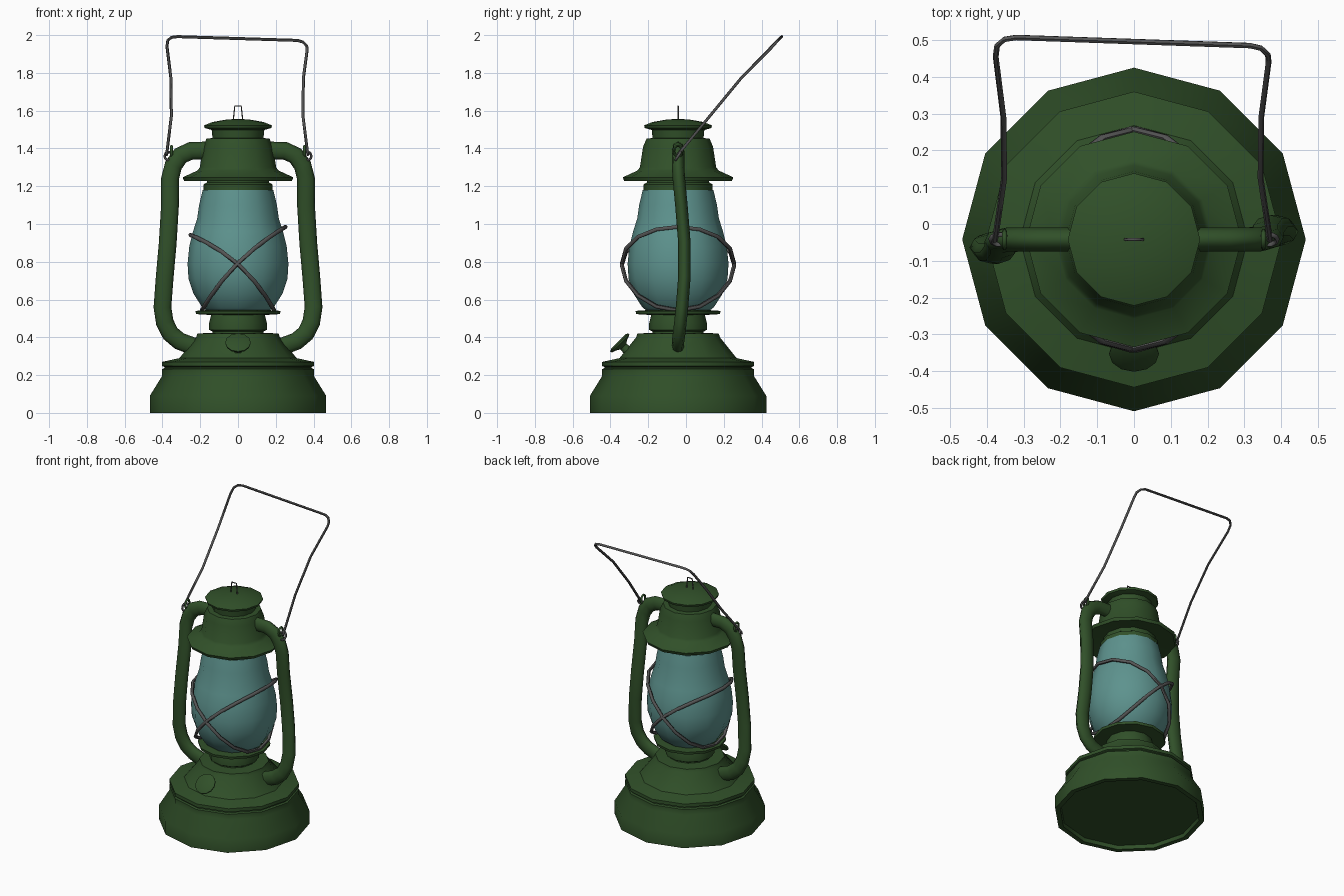
import bpy, math
from mathutils import Vector

if "Cube" in bpy.data.objects:
    bpy.data.objects.remove(bpy.data.objects["Cube"])

CY = -0.042   # lantern axis in y


def mat(name, col):
    m = bpy.data.materials.new(name)
    m.diffuse_color = (*col, 1)
    m.use_nodes = True
    m.node_tree.nodes["Principled BSDF"].inputs["Base Color"].default_value = m.diffuse_color
    return m


green = mat("green_enamel", (0.03, 0.08, 0.022))
glass = mat("tinted_glass", (0.11, 0.29, 0.27))
iron = mat("dark_wire", (0.09, 0.09, 0.09))


def finish(ob, material, angle=32):
    ob.data.materials.append(material)
    bpy.ops.object.select_all(action='DESELECT')
    ob.select_set(True)
    bpy.context.view_layer.objects.active = ob
    if ob.type == 'CURVE':
        bpy.ops.object.convert(target='MESH')
        ob = bpy.context.object
    bpy.ops.object.shade_smooth_by_angle(angle=math.radians(angle))
    return ob


def lathe(name, profile, material, sides=12, loc=(0, CY, 0)):
    """Revolve (radius, z) points around z; both ends are capped."""
    verts, faces = [], []
    for r, z in profile:
        for i in range(sides):
            a = 2 * math.pi * i / sides
            verts.append((r * math.cos(a), r * math.sin(a), z))
    for k in range(len(profile) - 1):
        for i in range(sides):
            j = (i + 1) % sides
            faces.append((k * sides + i, k * sides + j, (k + 1) * sides + j, (k + 1) * sides + i))
    faces.append(tuple(reversed(range(sides))))
    faces.append(tuple(range(len(verts) - sides, len(verts))))
    me = bpy.data.meshes.new(name)
    me.from_pydata(verts, [], faces)
    ob = bpy.data.objects.new(name, me)
    ob.location = loc
    bpy.context.collection.objects.link(ob)
    return finish(ob, material)


def wire(name, pts, radius, material, closed=False, res=1, loc=(0, 0, 0), scale=(1, 1, 1)):
    cu = bpy.data.curves.new(name, 'CURVE')
    cu.dimensions = '3D'
    cu.bevel_depth = radius
    cu.bevel_resolution = res
    cu.use_fill_caps = not closed
    sp = cu.splines.new('POLY')
    sp.points.add(len(pts) - 1)
    for p, c in zip(sp.points, pts):
        p.co = (*c, 1)
    sp.use_cyclic_u = closed
    ob = bpy.data.objects.new(name, cu)
    ob.location, ob.scale = loc, scale
    bpy.context.collection.objects.link(ob)
    return finish(ob, material, 60)


def ellipse(center, u, v, n, bow=(0, 0, 0)):
    """Ellipse around center; bow shifts the points at the ends of v."""
    c, u, v, b = Vector(center), Vector(u), Vector(v), Vector(bow)
    angles = [2 * math.pi * i / n for i in range(n)]
    return [c + u * math.cos(a) + v * math.sin(a) + b * math.sin(a) ** 2 for a in angles]


# Fuel tank with recessed underside, groove and sloped shoulder
lathe("fuel_tank", [(0.43, 0.025), (0.435, 0), (0.467, 0), (0.467, 0.09), (0.402, 0.195), (0.402, 0.232),
                    (0.39, 0.237), (0.39, 0.243), (0.402, 0.248), (0.402, 0.27), (0.31, 0.29),
                    (0.222, 0.40), (0.215, 0.42), (0.12, 0.425)], green)
# Burner and the plate that carries the glass
lathe("burner", [(0.135, 0.41), (0.135, 0.43), (0.153, 0.44), (0.153, 0.475), (0.142, 0.518),
                 (0.222, 0.523), (0.225, 0.54), (0.15, 0.545)], green)
# Glass globe
lathe("glass_globe", [(0.165, 0.54), (0.19, 0.56), (0.235, 0.63), (0.262, 0.71), (0.267, 0.79),
                      (0.258, 0.88), (0.238, 0.96), (0.216, 1.03), (0.206, 1.10), (0.187, 1.18)], glass)
# Hood with collar, brim and stepped chimney
lathe("hood", [(0.17, 1.175), (0.182, 1.18), (0.182, 1.21), (0.165, 1.22), (0.165, 1.245),
               (0.285, 1.228), (0.293, 1.247), (0.215, 1.283), (0.202, 1.30), (0.185, 1.41),
               (0.167, 1.452), (0.135, 1.455), (0.14, 1.505)], green)
# Rain cap
lathe("rain_cap", [(0.13, 1.495), (0.176, 1.508), (0.18, 1.522), (0.135, 1.54), (0.06, 1.553), (0.01, 1.556)], green)
wire("cap_lifting_loop", [(-0.026, CY, 1.54), (-0.017, CY, 1.625), (0.017, CY, 1.625), (0.026, CY, 1.54)], 0.004, iron)

# Side air tubes: each bows the opposite way in y; flattened across y
path = [(0.15, 0, 1.39), (0.25, 0, 1.387), (0.305, 0, 1.362), (0.342, 0, 1.31), (0.36, 0.006, 1.24),
        (0.36, 0.025, 1.10), (0.372, 0.048, 0.90), (0.388, 0.048, 0.72), (0.40, 0.03, 0.56),
        (0.388, 0.018, 0.48), (0.358, 0.008, 0.42), (0.31, 0, 0.38), (0.23, 0, 0.35)]
for side, label in ((1, "right"), (-1, "left")):
    wire(f"{label}_air_tube", [(side * x, side * y, z) for x, y, z in path], 0.047, green,
         res=2, loc=(0, CY, 0), scale=(1, 0.70, 1))
    # Eyelet on the tube and the end loop of the carrying handle
    wire(f"{label}_eyelet", ellipse((side * 0.352, CY, 1.385), (0, 0.022, 0), (0, 0, 0.03), 10), 0.007, green, True)
    wire(f"{label}_handle_loop", ellipse((side * 0.367, CY, 1.36), (0.022, 0, 0), (0, 0.014, 0.022), 10), 0.007, iron, True)

# Crossed wire guard around the globe, bowed upward at front and back
wire("guard_wire_rising_right", ellipse((0.03, CY, 0.763), (0.222, 0, 0.222), (0, 0.298, 0), 16, (-0.035, 0, 0.025)),
     0.011, iron, True)
wire("guard_wire_rising_left", ellipse((-0.03, CY, 0.742), (-0.222, 0, 0.2), (0, 0.298, 0), 16, (0.035, 0, 0.04)),
     0.011, iron, True)

# Carrying handle, leaning back
wire("carrying_handle", [(-0.378, -0.045, 1.365), (-0.353, 0.125, 1.57), (-0.355, 0.29, 1.77),
                         (-0.376, 0.455, 1.94), (-0.372, 0.485, 1.972), (-0.352, 0.502, 1.988),
                         (-0.32, 0.507, 1.992), (0.315, 0.485, 1.972), (0.345, 0.478, 1.963),
                         (0.364, 0.46, 1.943), (0.366, 0.44, 1.92), (0.346, 0.29, 1.77),
                         (0.344, 0.125, 1.57), (0.37, -0.045, 1.365)], 0.008, iron)

# Filler cap: disc on a stem, tilted off the shoulder
cap = lathe("filler_cap", [(0.03, -0.10), (0.022, -0.03), (0.035, -0.02), (0.066, -0.008), (0.068, 0.002),
                           (0.055, 0.008)], green, 12, (0, -0.352, 0.372))
cap.rotation_euler = (math.radians(45), 0, 0)
